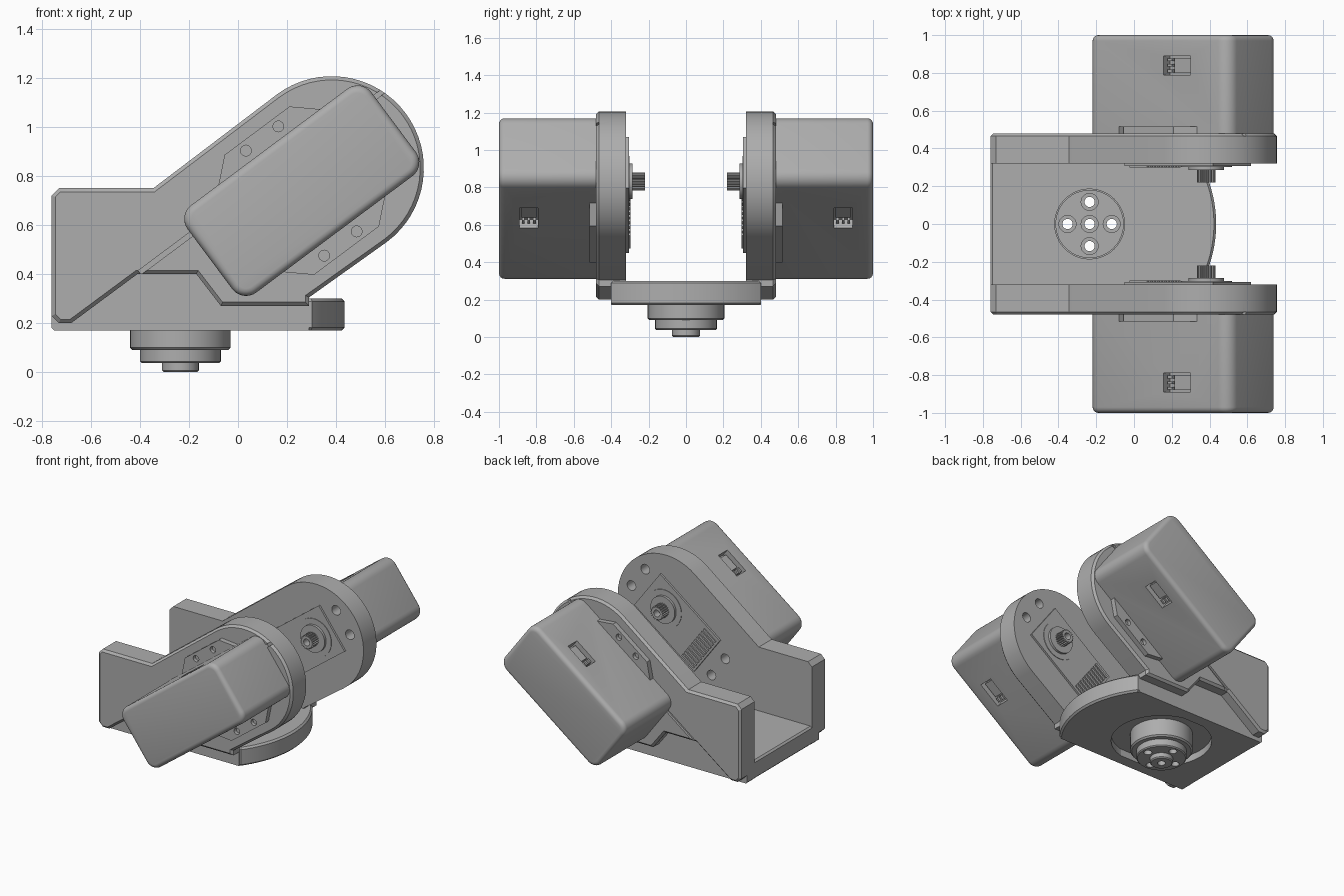
import bpy, bmesh
from math import sin, cos, pi, radians
from mathutils import Vector

if "Cube" in bpy.data.objects:
    bpy.data.objects.remove(bpy.data.objects["Cube"])

grey = bpy.data.materials.new("plain_grey")
grey.use_nodes = True
grey.diffuse_color = (0.42, 0.42, 0.42, 1)
grey.node_tree.nodes["Principled BSDF"].inputs["Base Color"].default_value = grey.diffuse_color

TILT = radians(36.7)
CU, CV = 0.26, 0.74      # motor centre in x, z
SHAFT = 0.153            # shaft position along the tilted axis
HUB = -0.235             # hub position in x


def tilted(u, v):
    return CU + u * cos(TILT) - v * sin(TILT), CV + u * sin(TILT) + v * cos(TILT)


def arc(cx, cy, r, a0, a1, n):
    return [(cx + r * cos(a0 + (a1 - a0) * i / n), cy + r * sin(a0 + (a1 - a0) * i / n))
            for i in range(n + 1)]


def circle(cx, cy, r, n=32):
    return arc(cx, cy, r, 0, 2 * pi, n)[:-1]


def tilted_circle(u, v, r, n=32):
    return circle(*tilted(u, v), r, n)


def tilted_rect(u0, u1, v0, v1):
    return [tilted(*p) for p in ((u0, v0), (u1, v0), (u1, v1), (u0, v1))]


def prism(pts, h0, h1, axis="Y", bevel=0, segs=1, both=False):
    """Extrude a flat outline along an axis, rounding the far end (or both)."""
    bm = bmesh.new()
    put = (lambda p, h: (p[0], h, p[1])) if axis == "Y" else (lambda p, h: (p[0], p[1], h))
    a = [bm.verts.new(put(p, h0)) for p in pts]
    b = [bm.verts.new(put(p, h1)) for p in pts]
    caps = [bm.faces.new(a), bm.faces.new(b)]
    for i in range(len(pts)):
        j = (i + 1) % len(pts)
        bm.faces.new((a[i], a[j], b[j], b[i]))
    bmesh.ops.recalc_face_normals(bm, faces=bm.faces)
    if bevel:
        edges = list(caps[1].edges) + (list(caps[0].edges) if both else [])
        bmesh.ops.bevel(bm, geom=edges, offset=bevel, segments=segs, profile=0.5, affect="EDGES")
    return bm


def make(name, solids):
    total = bmesh.new()
    for bm in solids:
        tmp = bpy.data.meshes.new("tmp")
        bm.to_mesh(tmp)
        total.from_mesh(tmp)
        bm.free()
        bpy.data.meshes.remove(tmp)
    mesh = bpy.data.meshes.new(name)
    total.to_mesh(mesh)
    total.free()
    mesh.materials.append(grey)
    obj = bpy.data.objects.new(name, mesh)
    bpy.context.collection.objects.link(obj)
    return obj


def cut(obj, solids):
    cutter = make("cutter", solids)
    mod = obj.modifiers.new("cut", "BOOLEAN")
    mod.operation, mod.solver, mod.object = "DIFFERENCE", "EXACT", cutter
    bpy.context.view_layer.objects.active = obj
    bpy.ops.object.modifier_apply(modifier="cut")
    bpy.data.objects.remove(cutter)


def mirror(obj):
    mod = obj.modifiers.new("mirror", "MIRROR")
    mod.use_axis = (False, True, False)


# Base: rectangle with an arched front edge, open through the hub
half = 0.4
spread = math_a = 0.64
base_pts = [(-0.76, half), (-0.76, -half)] + arc(HUB, 0, 0.67, -spread, spread, 32)
base = make("base", [prism(base_pts, 0.17, 0.30, "Z", 0.012, 1, True)])
cut(base, [prism(circle(HUB, 0, 0.33, 64), 0.1, 0.22, "Z")])
cut(base, [prism(circle(HUB, 0, 0.185, 48), 0.1, 0.4, "Z")])

# Hub: turned cup with stepped underside
profile = [(0, 0), (0.068, 0), (0.075, 0.007), (0.075, 0.037), (0.158, 0.037), (0.165, 0.044),
           (0.165, 0.09), (0.195, 0.09), (0.205, 0.10), (0.205, 0.28), (0.178, 0.28),
           (0.178, 0.10), (0, 0.10)]
bm = bmesh.new()
ring = [bm.verts.new((HUB + r, 0, z)) for r, z in profile]
lines = [bm.edges.new(pair) for pair in zip(ring, ring[1:])]
bmesh.ops.spin(bm, geom=ring + lines, cent=(HUB, 0, 0), axis=(0, 0, 1), angle=2 * pi, steps=48)
bmesh.ops.remove_doubles(bm, verts=bm.verts, dist=0.0005)
bmesh.ops.recalc_face_normals(bm, faces=bm.faces)
hub = make("hub", [bm])
spots = [(HUB, 0)] + [(HUB + 0.117 * cos(a * pi / 2), 0.117 * sin(a * pi / 2)) for a in range(4)]
cut(hub, [prism(circle(x, y, 0.045, 24), 0.085, 0.2, "Z") for x, y in spots])
cut(hub, [prism(circle(x, y, 0.027, 24), -0.1, 0.2, "Z") for x, y in spots])

# Side plates: full inner layer, outer layer with a notched lower edge
nose = arc(*tilted(SHAFT, 0), 0.375, TILT - pi / 2, TILT + pi / 2, 32)
top = nose + [(-0.345, 0.75), (-0.73, 0.75), (-0.76, 0.72)]
inner_pts = top + [(-0.76, 0.18), (-0.75, 0.17), (0.29, 0.17), (0.29, 0.305)]
outer_pts = top + [(-0.76, 0.23), (-0.73, 0.20), (-0.68, 0.20), (-0.41, 0.40), (-0.17, 0.40),
                   (-0.07, 0.27), (0.29, 0.27), (0.29, 0.305)]
inner = make("side_plate_inner", [prism(inner_pts, 0.32, 0.402)])
outer = make("side_plate_outer", [prism(outer_pts, 0.40, 0.48, bevel=0.015)])
screw_holes = [(u, v) for u in (-0.36, 0.42) for v in (-0.09, 0.09)]
for plate in (inner, outer):
    cut(plate, [prism(tilted_circle(u, v, 0.034, 24), 0.2, 0.46) for u, v in screw_holes])
# Wire groove along the outer face
cut(outer, [prism(tilted_rect(-0.73, 0.7, 0.117, 0.137), 0.465, 0.6)])
mirror(inner)
mirror(outer)

# Motor housing: rounded box with a connector slot above and below
A, B, R = 0.397, 0.152, 0.07
corners = [(A, B, 0), (-A, B, 1), (-A, -B, 2), (A, -B, 3)]
outline = [tilted(*p) for u, v, q in corners for p in arc(u, v, R, q * pi / 2, (q + 1) * pi / 2, 8)]
housing = make("motor_housing", [prism(outline, 0.465, 1.0, bevel=0.03, segs=4)])
cut(housing, [prism(tilted_rect(0.035, 0.215, *v), 0.79, 0.89)
              for v in ((0.165, 0.3), (-0.3, -0.165))])
mirror(housing)

# Connector block and pins inside each slot
parts = []
for s in (-1, 1):
    parts.append(prism(tilted_rect(0.09, 0.2, s * 0.16, s * 0.195), 0.80, 0.88))
    parts += [prism(tilted_rect(0.05, 0.08, s * 0.16, s * 0.205), y, y + 0.014)
              for y in (0.803, 0.833, 0.863)]
mirror(make("connector", parts))

# Mounting tabs with screws beside the housing
tabs = []
screws = []
for s in (-1, 1):
    tab = [(-0.26, 0.2), (0.26, 0.2), (0.26, 0.22), (0.165, 0.305), (-0.165, 0.305), (-0.26, 0.22)]
    tabs.append(prism([tilted(u, s * v) for u, v in tab], 0.47, 0.515))
    screws += [(u, s * 0.267) for u in (-0.085, 0.08)]
tab_obj = make("mounting_tab", tabs)
cut(tab_obj, [prism(tilted_circle(u, v, 0.022, 24), 0.49, 0.6) for u, v in screws])
mirror(tab_obj)

# Motor face plate on the inside, with a ribbed strip at its lower end
mirror(make("motor_face", [prism(tilted_rect(-0.26, 0.322, -0.169, 0.169), 0.306, 0.33)]))
ribs = [prism(tilted_rect(-0.245, -0.13, v, v + 0.016), 0.298, 0.31)
        for v in [-0.15 + 0.031 * i for i in range(10)]]
mirror(make("ribs", ribs))

# Output boss and toothed shaft with a screw bore
mirror(make("boss", [prism(tilted_circle(SHAFT, 0, 0.135, 48), 0.302, 0.31),
                     prism(tilted_circle(SHAFT, 0, 0.095, 48), 0.285, 0.305)]))
sx, sz = tilted(SHAFT, 0)
TEETH = 20
teeth = []
for i in range(TEETH * 4):
    r = 0.049 if i % 4 < 2 else 0.041
    a = 2 * pi * i / (TEETH * 4)
    teeth.append((sx + r * cos(a), sz + r * sin(a)))
shaft = make("output_shaft", [prism(teeth, 0.22, 0.29)])
cut(shaft, [prism(tilted_circle(SHAFT, 0, 0.024, 24), 0.1, 0.27)])
mirror(shaft)

# Smooth curved surfaces while keeping hard edges
for obj in bpy.context.scene.objects:
    obj.select_set(obj.type == "MESH")
bpy.context.view_layer.objects.active = base
bpy.ops.object.shade_smooth_by_angle(angle=radians(30))
